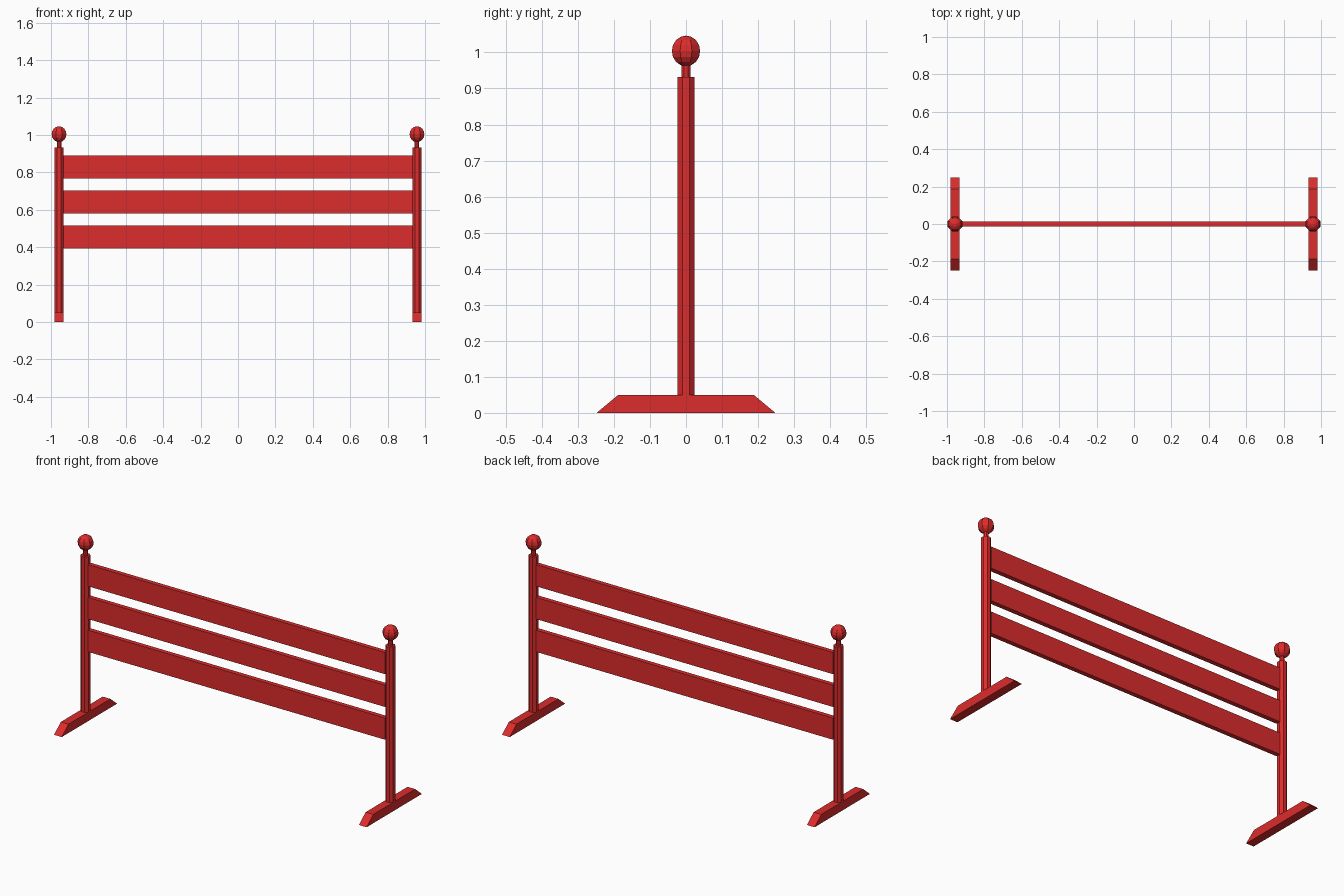
import bpy, bmesh, math

if "Cube" in bpy.data.objects:
    bpy.data.objects.remove(bpy.data.objects["Cube"])

red = bpy.data.materials.new("red_paint")
red.diffuse_color = (0.72, 0.025, 0.025, 1)
red.use_nodes = True
red.node_tree.nodes["Principled BSDF"].inputs["Base Color"].default_value = red.diffuse_color

POST_X = 0.957
HALF = 0.024


def finish(obj, name):
    obj.name = name
    obj.data.materials.append(red)
    return obj


def board(name, z0, z1):
    bpy.ops.mesh.primitive_cube_add(size=1, location=(0, 0, (z0 + z1) / 2))
    o = bpy.context.object
    o.scale = (2 * (POST_X - HALF), 0.026, z1 - z0)
    return finish(o, name)


def octagon_column(name, x, half_width, z0, z1):
    # eight sides with flats facing front and side
    bpy.ops.mesh.primitive_cylinder_add(
        vertices=8, radius=half_width / math.cos(math.pi / 8), depth=z1 - z0,
        location=(x, 0, (z0 + z1) / 2))
    o = bpy.context.object
    a = math.atan2(o.data.vertices[0].co.y, o.data.vertices[0].co.x)
    o.rotation_euler.z = math.pi / 8 - a
    return finish(o, name)


def foot(name, x):
    # trapezoid profile extruded across the foot width
    profile = [(-0.248, 0), (0.248, 0), (0.188, 0.05), (-0.188, 0.05)]
    bm = bmesh.new()
    face = bm.faces.new([bm.verts.new((x - HALF, y, z)) for y, z in profile])
    ext = bmesh.ops.extrude_face_region(bm, geom=[face])
    verts = [v for v in ext["geom"] if isinstance(v, bmesh.types.BMVert)]
    bmesh.ops.translate(bm, verts=verts, vec=(2 * HALF, 0, 0))
    bmesh.ops.recalc_face_normals(bm, faces=bm.faces)
    mesh = bpy.data.meshes.new(name)
    bm.to_mesh(mesh)
    bm.free()
    o = bpy.data.objects.new(name, mesh)
    bpy.context.collection.objects.link(o)
    return finish(o, name)


# Three horizontal boards
for name, z in (("lower", 0.394), ("middle", 0.580), ("upper", 0.766)):
    board(name + "_board", z, z + 0.123)

# Two end supports: foot, post, neck and ball finial
for side, s in (("left", -1), ("right", 1)):
    x = s * POST_X
    foot(side + "_foot", x)
    octagon_column(side + "_post", x, HALF, 0.05, 0.932)
    octagon_column(side + "_neck", x, 0.012, 0.932, 0.975)
    bpy.ops.mesh.primitive_uv_sphere_add(
        segments=8, ring_count=8, radius=0.0425, location=(x, 0, 1.004))
    ball = finish(bpy.context.object, side + "_ball")
    ball.rotation_euler.z = math.pi / 8
